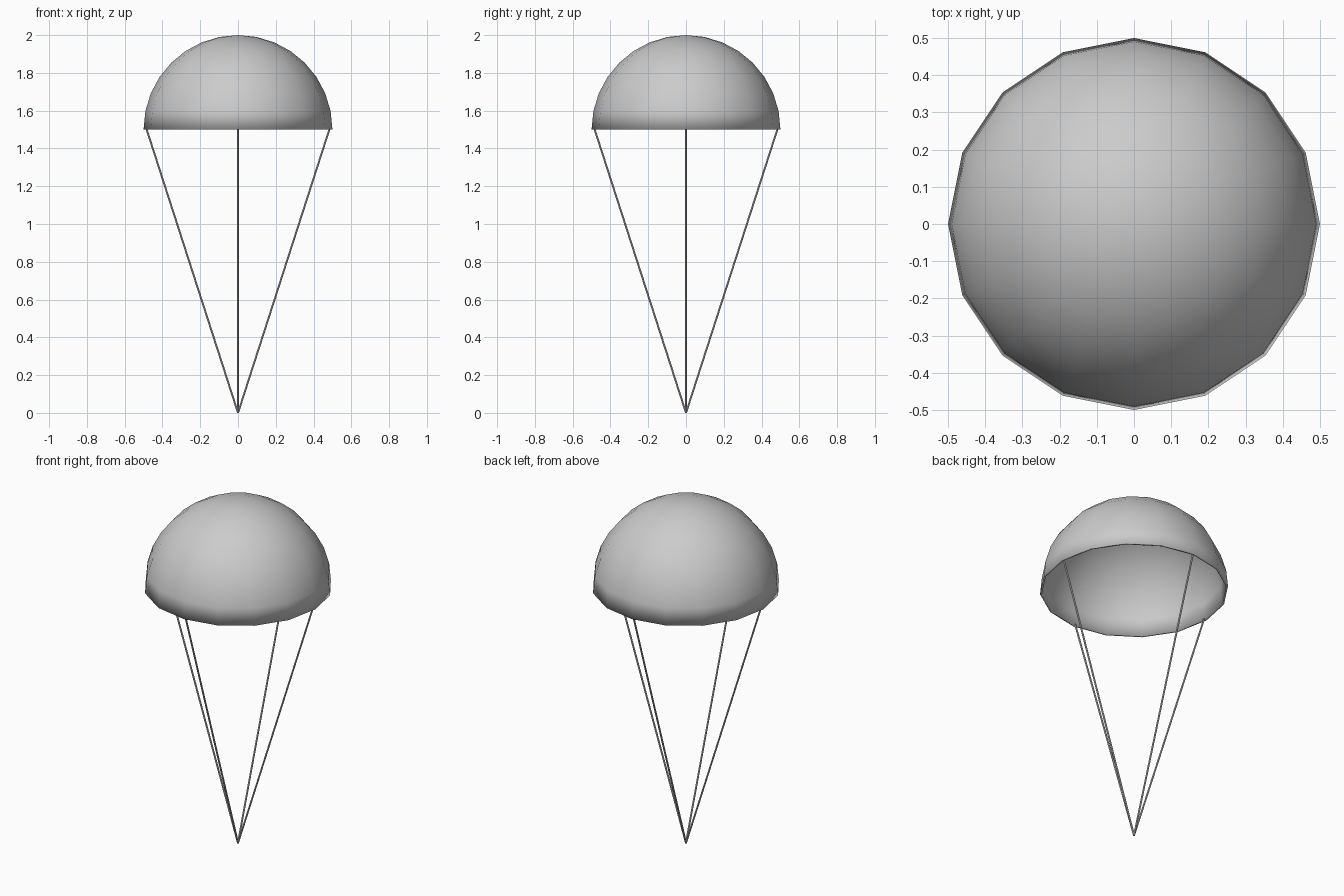
import bpy, bmesh, math
from mathutils import Vector

if "Cube" in bpy.data.objects:
    bpy.data.objects.remove(bpy.data.objects["Cube"])

R, RIM_Z, SIDES, RINGS = 0.5, 1.5, 16, 8


def smooth(ob):
    bpy.ops.object.select_all(action='DESELECT')
    ob.select_set(True)
    bpy.context.view_layer.objects.active = ob
    bpy.ops.object.shade_smooth_by_angle(angle=math.radians(40))


# canopy: open half sphere with a thin fabric wall
bm = bmesh.new()
bmesh.ops.create_uvsphere(bm, u_segments=SIDES, v_segments=RINGS * 2, radius=R)
bmesh.ops.delete(bm, geom=[v for v in bm.verts if v.co.z < -1e-4], context='VERTS')
mesh = bpy.data.meshes.new("canopy")
bm.to_mesh(mesh)
bm.free()
canopy = bpy.data.objects.new("canopy", mesh)
bpy.context.collection.objects.link(canopy)
canopy.location.z = RIM_Z
wall = canopy.modifiers.new("wall", 'SOLIDIFY')
wall.thickness = 0.01
wall.offset = -1
smooth(canopy)

# four suspension lines from the rim to one point
for i in range(4):
    a = i * math.pi / 2
    top = Vector((0.485 * math.cos(a), 0.485 * math.sin(a), RIM_Z + 0.005))
    bpy.ops.mesh.primitive_cylinder_add(vertices=8, radius=0.005, depth=top.length,
                                        location=top / 2)
    line = bpy.context.object
    line.name = f"suspension_line_{i + 1}"
    line.rotation_euler = top.to_track_quat('Z', 'Y').to_euler()
    smooth(line)
